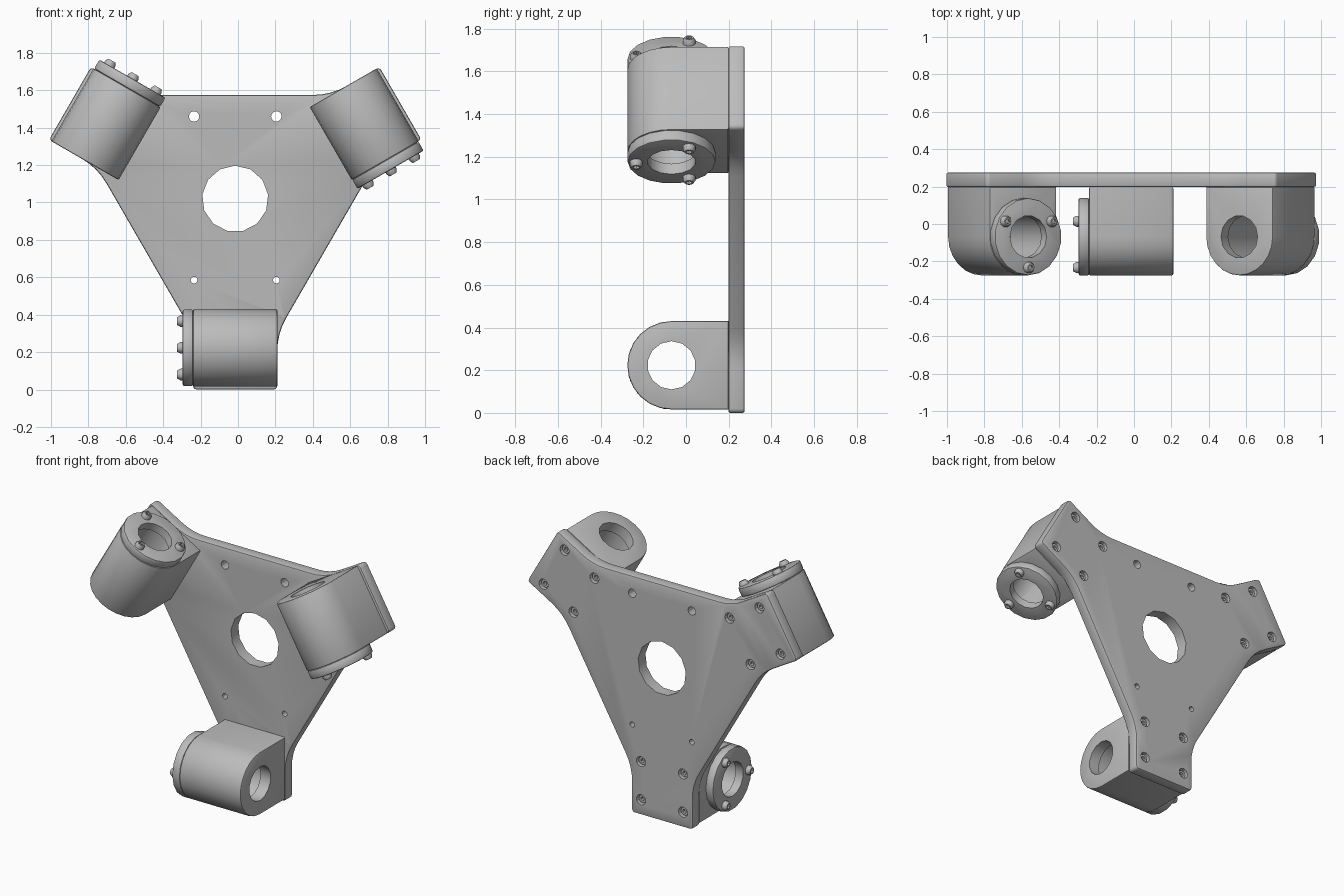
import bpy, bmesh
from math import pi, sin, cos, tan, radians
from mathutils import Matrix, Vector

if "Cube" in bpy.data.objects:
    bpy.data.objects.remove(bpy.data.objects["Cube"])

grey = bpy.data.materials.new("machined grey")
grey.use_nodes = True
COLOUR = (0.5, 0.5, 0.5, 1)
grey.diffuse_color = COLOUR
grey.node_tree.nodes["Principled BSDF"].inputs["Base Color"].default_value = COLOUR

HUB = Matrix.Translation((-0.015, 0, 1.02))      # centre of the three arms
ARMS = {"bottom": 0, "right": -120, "left": 120}
HALF, END = 0.225, 1.02                          # arm half width and reach
AXIS = Vector((0, -0.068, -0.797))               # bore axis in the bottom arm
RAD = 0.207


def arm_matrix(degrees):
    return HUB @ Matrix.Rotation(radians(degrees), 4, 'Y')


def finish(name, bm, matrix, angle=35):
    bmesh.ops.recalc_face_normals(bm, faces=bm.faces)
    mesh = bpy.data.meshes.new(name)
    bm.to_mesh(mesh)
    bm.free()
    mesh.materials.append(grey)
    ob = bpy.data.objects.new(name, mesh)
    bpy.context.collection.objects.link(ob)
    ob.matrix_world = matrix
    smooth(ob, angle)
    return ob


def smooth(ob, angle):
    bpy.ops.object.select_all(action='DESELECT')
    ob.select_set(True)
    bpy.context.view_layer.objects.active = ob
    bpy.ops.object.shade_smooth_by_angle(angle=radians(angle))


def prism(bm, points, shift, bevel=0):
    """Close a 3D outline, extrude it by shift and round both rims."""
    base = bm.faces.new([bm.verts.new(p) for p in points])
    ext = bmesh.ops.extrude_face_region(bm, geom=[base], use_keep_orig=True)
    top = next(g for g in ext["geom"] if isinstance(g, bmesh.types.BMFace))
    bmesh.ops.translate(bm, verts=list(top.verts), vec=shift)
    if bevel:
        rims = list(base.edges) + list(top.edges)
        bmesh.ops.bevel(bm, geom=rims, offset=bevel, segments=2, profile=0.5, affect='EDGES')


def rod(bm, start, end, r1, r2=None, sides=14):
    """Cylinder or cone between two points."""
    start, end = Vector(start), Vector(end)
    axis = end - start
    m = Matrix.Translation((start + end) / 2) @ axis.to_track_quat('Z', 'Y').to_matrix().to_4x4()
    bmesh.ops.create_cone(bm, cap_ends=True, segments=sides, radius1=r1,
                          radius2=r1 if r2 is None else r2, depth=axis.length, matrix=m)


def cut(ob, bm, angle=35):
    """Subtract the solids in bm from ob and bake the result."""
    cutter = finish("cutter", bm, ob.matrix_world)
    cutter.hide_render = True
    mod = ob.modifiers.new("cut", 'BOOLEAN')
    mod.object, mod.solver = cutter, 'EXACT'
    mod.use_self = True
    bpy.context.view_layer.update()
    result = bpy.data.meshes.new_from_object(ob.evaluated_get(bpy.context.evaluated_depsgraph_get()))
    ob.modifiers.clear()
    ob.data = result
    bpy.data.objects.remove(cutter)
    smooth(ob, angle)


def arc(cx, cz, r, a0, a1, n):
    return [(cx + r * cos(radians(a0 + (a1 - a0) * i / n)),
             cz + r * sin(radians(a0 + (a1 - a0) * i / n))) for i in range(n + 1)]


# Three-armed back plate: one arm outline repeated round the hub
R, CORNER, EDGE = 0.35, 0.02, 0.555
knee = -(EDGE - HALF * cos(pi / 6)) / 0.5 - R * tan(pi / 12)
side = arc(HALF - CORNER, CORNER - END, CORNER, -90, 0, 3) + arc(HALF + R, knee, R, 180, 150, 4)
arm = [(-x, z) for x, z in reversed(side)] + side
outline = []
for degrees in (0, -120, -240):
    turn = Matrix.Rotation(radians(degrees), 3, 'Y')
    outline += [turn @ Vector((x, 0.198, z)) for x, z in arm]
bm = bmesh.new()
prism(bm, outline, (0, 0.077, 0), 0.01)
plate = finish("back_plate", bm, HUB)

# Centre hole, mounting holes and countersinks
holes = bmesh.new()
rod(holes, (0, 0, 0), (0, 0.5, 0), 0.177, sides=13)
for sx in (-1, 1):
    rod(holes, (sx * 0.22, 0, 0.44), (sx * 0.22, 0.5, 0.44), 0.028, sides=12)
    rod(holes, (sx * 0.22, 0, -0.435), (sx * 0.22, 0.5, -0.435), 0.018, sides=12)
spots = [(sx * 0.155, z) for sx in (-1, 1) for z in (-0.665, -0.92)]
for degrees in ARMS.values():
    turn = Matrix.Rotation(radians(degrees), 3, 'Y')
    for x, z in spots:
        rod(holes, turn @ Vector((x, 0.235, z)), turn @ Vector((x, 0.285, z)), 0.034, sides=12)
cut(plate, holes, 29)

for name, degrees in ARMS.items():
    m = arm_matrix(degrees)

    # Bearing housing: round nose on a square foot, bored through
    nose = [(y, z) for y, z in arc(AXIS.y, AXIS.z, RAD, 90, 270, 12)]
    profile = [(0.198, AXIS.z + RAD)] + nose + [(0.198, AXIS.z - RAD)]
    bm = bmesh.new()
    prism(bm, [(-HALF, y, z) for y, z in profile], (2 * HALF, 0, 0), 0.008)
    housing = finish(name + "_housing", bm, m)
    bore = bmesh.new()
    rod(bore, AXIS - Vector((0.4, 0, 0)), AXIS + Vector((0.4, 0, 0)), 0.113)
    cut(housing, bore)
    pocket = bmesh.new()
    rod(pocket, AXIS - Vector((0.4, 0, 0)), AXIS + Vector((0.15, 0, 0)), 0.14)
    cut(housing, pocket)

    # Retaining flange on the open end
    bm = bmesh.new()
    ring = arc(AXIS.y, AXIS.z, RAD, 0, 360, 18)[:-1]
    prism(bm, [(-HALF, y, z) for y, z in ring], (-0.056, 0, 0), 0.008)
    flange = finish(name + "_flange", bm, m)
    bore = bmesh.new()
    rod(bore, AXIS - Vector((0.4, 0, 0)), AXIS, 0.113)
    cut(flange, bore)

    # Three domed flange screws with hex sockets
    bm = bmesh.new()
    sockets = bmesh.new()
    for a in (180, 60, -60):
        c = AXIS + Vector((-0.281, 0.165 * cos(radians(a)), 0.165 * sin(radians(a))))
        rod(bm, c + Vector((0.01, 0, 0)), c - Vector((0.012, 0, 0)), 0.031, sides=10)
        rod(bm, c - Vector((0.012, 0, 0)), c - Vector((0.029, 0, 0)), 0.031, 0.021, sides=10)
        rod(sockets, c - Vector((0.012, 0, 0)), c - Vector((0.05, 0, 0)), 0.014, sides=6)
    bmesh.ops.remove_doubles(bm, verts=bm.verts, dist=0.0005)
    inner = [f for f in bm.faces if len(f.verts) == 10 and all(len(e.link_faces) > 2 for e in f.edges)]
    bmesh.ops.delete(bm, geom=inner, context='FACES_ONLY')
    screws = finish(name + "_flange_screws", bm, m)
    cut(screws, sockets)

    # Sunk plate screws with hex sockets
    bm = bmesh.new()
    sockets = bmesh.new()
    for x, z in spots:
        rod(bm, (x, 0.23, z), (x, 0.258, z), 0.027, sides=12)
        rod(sockets, (x, 0.24, z), (x, 0.28, z), 0.014, sides=6)
    plate_screws = finish(name + "_plate_screws", bm, m)
    cut(plate_screws, sockets)
